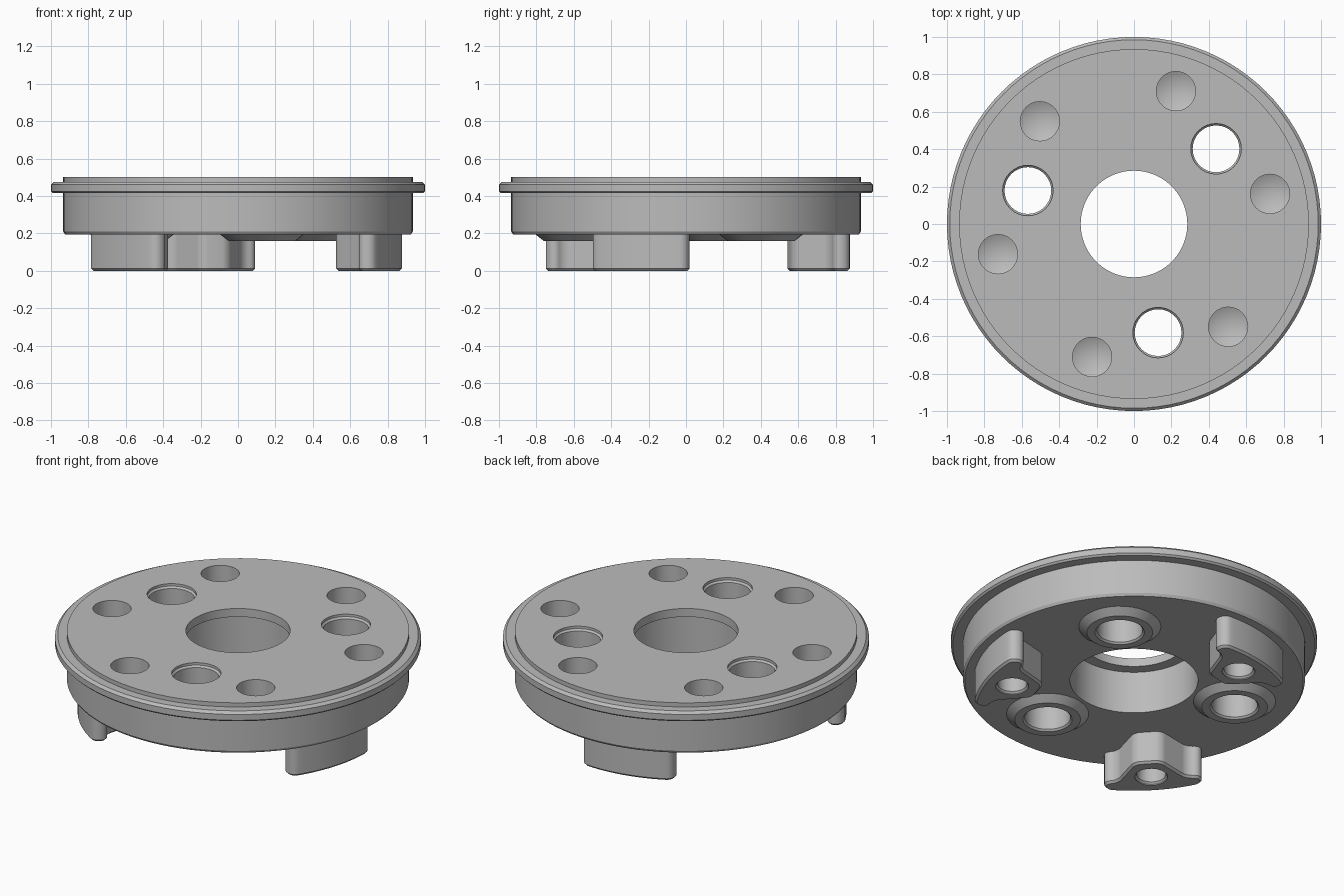
import bpy, bmesh
from math import radians, cos, sin, pi
from mathutils import Matrix

cube = bpy.data.objects.get("Cube")
if cube:
    bpy.data.objects.remove(cube, do_unlink=True)

metal = bpy.data.materials.new("grey metal")
metal.use_nodes = True
GREY = (0.5, 0.5, 0.5, 1)
metal.diffuse_color = GREY
metal.node_tree.nodes["Principled BSDF"].inputs["Base Color"].default_value = GREY


def make_object(name, bm):
    bmesh.ops.recalc_face_normals(bm, faces=bm.faces)
    mesh = bpy.data.meshes.new(name)
    bm.to_mesh(mesh)
    bm.free()
    mesh.materials.append(metal)
    obj = bpy.data.objects.new(name, mesh)
    bpy.context.collection.objects.link(obj)
    return obj


def polar(radius, degrees):
    a = radians(degrees)
    return Matrix.Translation((radius * cos(a), radius * sin(a), 0))


def lathe(bm, profile, steps, place=Matrix()):
    """Revolve a closed (radius, z) profile around z."""
    verts = [bm.verts.new((r, 0, z)) for r, z in profile]
    edges = [bm.edges.new((verts[i - 1], verts[i])) for i in range(len(verts))]
    old = set(bm.verts) - set(verts)
    bmesh.ops.spin(bm, geom=verts + edges, cent=(0, 0, 0), axis=(0, 0, 1),
                   angle=2 * pi, steps=steps, use_merge=True)
    new = [v for v in bm.verts if v not in old]
    bmesh.ops.remove_doubles(bm, verts=new, dist=1e-5)
    new = [v for v in bm.verts if v not in old]
    bmesh.ops.transform(bm, matrix=place, verts=new)


def cut(obj, cutter):
    cutter.hide_render = True
    mod = obj.modifiers.new("holes", 'BOOLEAN')
    mod.operation = 'DIFFERENCE'
    mod.solver = 'EXACT'
    mod.object = cutter
    bpy.context.view_layer.objects.active = obj
    bpy.ops.object.modifier_apply(modifier=mod.name)
    bpy.data.objects.remove(cutter, do_unlink=True)


def smooth(obj):
    bpy.ops.object.select_all(action='DESELECT')
    obj.select_set(True)
    bpy.context.view_layer.objects.active = obj
    bpy.ops.object.shade_smooth_by_angle(angle=radians(25))


# Flanged disc with a stepped central bore
BASE, TOP = 0.195, 0.5
bm = bmesh.new()
lathe(bm, [(0.285, TOP), (0.935, TOP), (0.935, 0.475), (0.985, 0.475), (1, 0.46),
           (1, 0.425), (0.99, 0.415), (0.935, 0.415), (0.935, 0.21), (0.925, BASE),
           (0.35, BASE), (0.35, 0.45), (0.285, 0.45)], 96)
disc = make_object("disc", bm)

# Holes in the disc: three bolt holes and six drilled blind holes
bm = bmesh.new()
for i in range(3):
    lathe(bm, [(0, 0.1), (0.125, 0.1), (0.125, 0.475), (0.135, 0.485),
               (0.135, 0.6), (0, 0.6)], 32, polar(0.595, 42.5 + 120 * i))
for i in range(6):
    lathe(bm, [(0, 0.22), (0.105, 0.27), (0.105, 0.6), (0, 0.6)], 32,
          polar(0.745, 12.5 + 60 * i))
cut(disc, make_object("disc_hole_cutter", bm))
smooth(disc)

# Conical bosses around the bolt holes
for i in range(3):
    bm = bmesh.new()
    lathe(bm, [(0.125, BASE), (0.225, BASE), (0.18, 0.16), (0.135, 0.16),
               (0.125, 0.17)], 32, polar(0.595, 42.5 + 120 * i))
    smooth(make_object(f"boss_{i + 1}", bm))

# Feet: curved outer wall and a rounded nose pointing inward
half = [(0.565, 0.075), (0.75, 0.19), (0.755, 0.268), (0.835, 0.268)]
arc = [(0.877 * cos(radians(a)), 0.877 * sin(radians(a))) for a in range(14, -15, -4)]
outline = half + arc + [(x, -y) for x, y in reversed(half)]
for i in range(3):
    bm = bmesh.new()
    base = bm.faces.new([bm.verts.new((x, y, 0)) for x, y in outline])
    lift = bmesh.ops.extrude_face_region(bm, geom=[base])
    bmesh.ops.translate(bm, vec=(0, 0, BASE + 0.003),
                        verts=[v for v in lift["geom"] if isinstance(v, bmesh.types.BMVert)])
    bmesh.ops.recalc_face_normals(bm, faces=bm.faces)
    # round the upright corners, then chamfer the underside
    corners = [e for e in bm.edges if abs(e.verts[0].co.z - e.verts[1].co.z) > 0.1
               and any(abs(e.verts[0].co.x - x) + abs(abs(e.verts[0].co.y) - y) < 0.001
                       for x, y in half)]
    bmesh.ops.bevel(bm, geom=corners, offset=0.035, segments=5, profile=0.5,
                    affect='EDGES', clamp_overlap=True)
    rim = [e for e in bm.edges if all(v.co.z < 0.001 for v in e.verts)]
    bmesh.ops.bevel(bm, geom=rim, offset=0.012, segments=1, affect='EDGES',
                    clamp_overlap=True)
    foot = make_object(f"foot_{i + 1}", bm)
    bm = bmesh.new()
    lathe(bm, [(0, -0.1), (0.09, -0.1), (0.09, 0.005), (0.08, 0.015), (0.08, 0.15),
               (0, 0.185)], 32, polar(0.72, 0))
    cut(foot, make_object("foot_hole_cutter", bm))
    foot.data.transform(Matrix.Rotation(radians(-17.5 + 120 * i), 4, 'Z'))
    smooth(foot)
